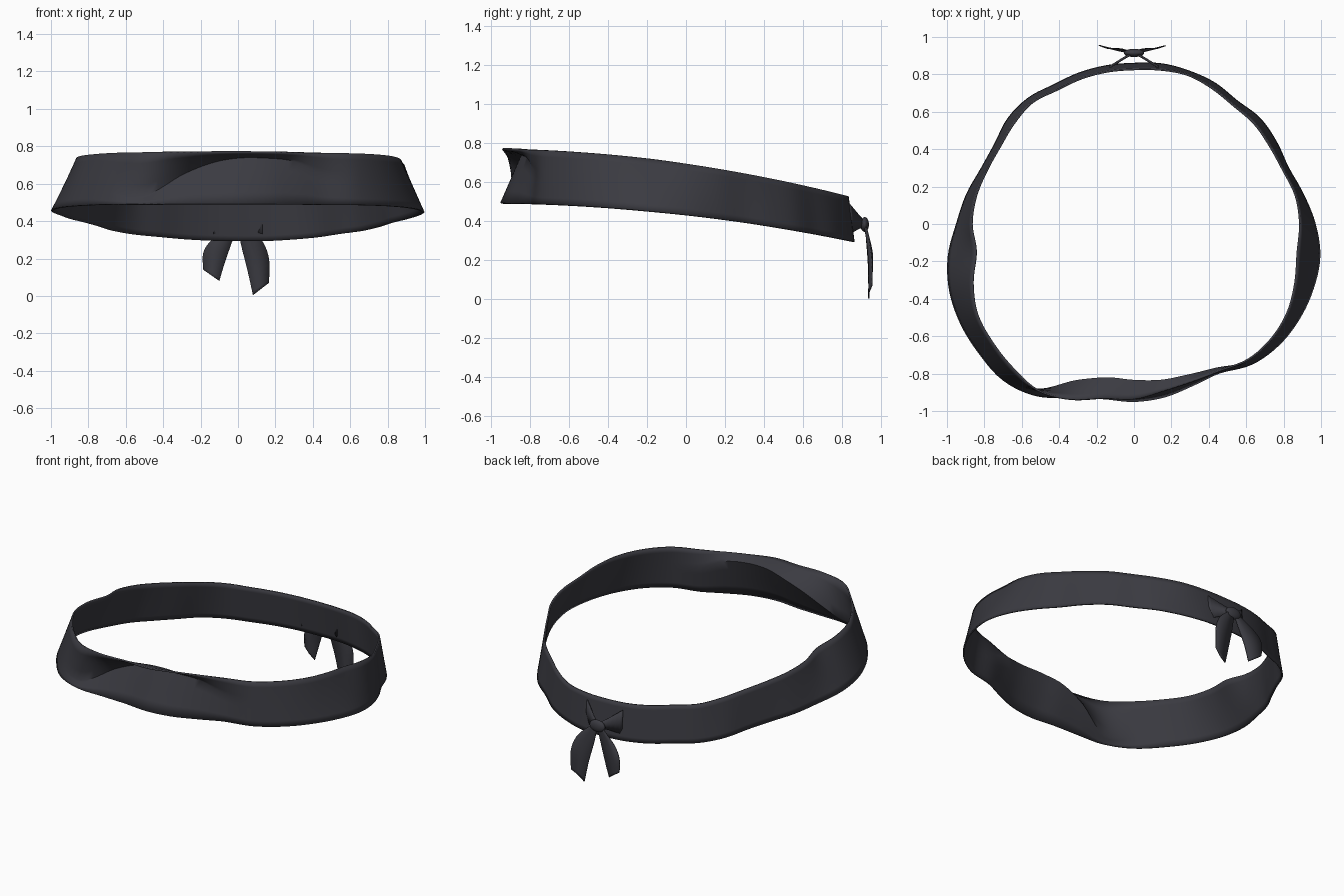
import bpy
import bmesh
from math import cos, sin, radians
from mathutils import Vector

cube = bpy.data.objects.get("Cube")
if cube:
    bpy.data.objects.remove(cube, do_unlink=True)

# One dark cloth colour for everything
cloth = bpy.data.materials.new("charcoal_cloth")
cloth.use_nodes = True
colour = (0.043, 0.043, 0.053, 1.0)
cloth.diffuse_color = colour
shader = cloth.node_tree.nodes["Principled BSDF"]
shader.inputs["Base Color"].default_value = colour
shader.inputs["Roughness"].default_value = 0.9


def finish(obj):
    """Give a part its material and smooth shading."""
    obj.data.materials.clear()
    obj.data.materials.append(cloth)
    bpy.ops.object.select_all(action="DESELECT")
    obj.select_set(True)
    bpy.context.view_layer.objects.active = obj
    bpy.ops.object.shade_smooth_by_angle(angle=radians(50))


def catmull(a, b, c, d, t):
    """Smooth value between b and c."""
    return b + 0.5 * t * (c - a + t * (2 * a - 5 * b + 4 * c - d
                                       + t * (3 * (b - c) + d - a)))


def cloth_strip(name, rows, closed=False, thickness=0.006):
    """Skin a strip of cloth through rows of points and thicken it."""
    bm = bmesh.new()
    grid = [[bm.verts.new(p) for p in row] for row in rows]
    pairs = list(zip(grid, grid[1:]))
    if closed:
        pairs.append((grid[-1], grid[0]))
    for r, s in pairs:
        for i in range(len(r) - 1):
            bm.faces.new((r[i], s[i], s[i + 1], r[i + 1]))
    bmesh.ops.recalc_face_normals(bm, faces=bm.faces)
    mesh = bpy.data.meshes.new(name)
    bm.to_mesh(mesh)
    bm.free()
    obj = bpy.data.objects.new(name, mesh)
    bpy.context.collection.objects.link(obj)
    solid = obj.modifiers.new("thickness", "SOLIDIFY")
    solid.thickness = thickness
    solid.offset = 0
    finish(obj)


def smooth_rows(rows, steps, bow=0.0):
    """Refine (edge, edge) rows into a soft strip, bowed along y."""
    pts = [rows[0]] + rows + [rows[-1]]
    out = []
    for k in range(1, len(pts) - 2):
        for s in range(steps):
            out.append([catmull(*(pts[k + j][e] for j in (-1, 0, 1, 2)), s / steps)
                        for e in (0, 1)])
    out.append(list(rows[-1]))
    return [[a, a.lerp(b, 0.5) + Vector((0, bow, 0)), b] for a, b in out]


# Band: lower and upper edge radii in hundredths, every ten degrees from +x
LOWER = [97, 92, 88, 88, 88, 86, 87, 87, 87, 86, 86, 86,
         86, 88, 88, 86, 87, 91, 95, 101, 105, 107, 108, 109,
         106, 99, 95, 95, 94, 92, 92, 98, 101, 102, 102, 101]
UPPER = [89, 88, 85, 84, 84, 83, 84, 85, 84, 83, 83, 83,
         83, 85, 84, 83, 84, 86, 87, 86, 92, 97, 99, 101,
         103, 100, 95, 94, 91, 90, 91, 95, 96, 95, 92, 89]
# Diagonal fold across the front: inward depth and height up the band
FOLD_DEPTH = [0] * 24 + [3, 10, 11, 10, 6, 4, 2] + [0] * 5
FOLD_HEIGHT = [50] * 23 + [30, 15, 56, 80, 90, 90, 84, 60] + [50] * 5


def around(values, angle):
    """Smoothly read a list of values spaced round the circle."""
    k, t = divmod(angle / 10, 1)
    return catmull(*(values[(int(k) + j) % 36] / 100 for j in (-1, 0, 1, 2)), t)


band_rows = []
for angle in range(0, 360, 2):
    low, high = around(LOWER, angle), around(UPPER, angle)
    depth = max(0, around(FOLD_DEPTH, angle))
    fold = min(0.92, max(0.1, around(FOLD_HEIGHT, angle)))
    row = []
    for f in [fold * i / 4 for i in range(4)] + [fold + (1 - fold) * i / 4 for i in range(5)]:
        dent = min(f / fold, (1 - f) / (1 - fold))
        r = low + (high - low) * f - depth * dent - 0.003
        x, y = r * cos(radians(angle)), r * sin(radians(angle))
        # Both edges dip toward the back
        bottom = 0.43 - 0.114 * y - 0.053 * y * y
        top = 0.692 - 0.145 * y - 0.067 * y * y
        row.append((x, y, bottom + (top - bottom) * f))
    band_rows.append(row)
cloth_strip("headband", band_rows, closed=True, thickness=0.01)

# Gathered straps fanning from the knot into the band
for side, name in ((-1, "right_strap"), (1, "left_strap")):
    strap = [(Vector((side * x, y, a)), Vector((side * x, y, b)))
             for x, y, a, b in ((0.0, 0.912, 0.365, 0.40),
                                (0.05, 0.885, 0.36, 0.43),
                                (0.13, 0.835, 0.33, 0.49))]
    cloth_strip(name, smooth_rows(strap, 4, 0.008))

# Hanging tails with slanted ends, the left one longer
TAILS = {
    "right_tail": (-1, [(0, 0.38, 0.05, 0.37), (0.035, 0.28, 0.14, 0.30),
                        (0.07, 0.18, 0.185, 0.23), (0.10, 0.08, 0.185, 0.14)]),
    "left_tail": (1, [(0, 0.38, 0.05, 0.37), (0.015, 0.28, 0.125, 0.30),
                      (0.05, 0.14, 0.165, 0.20), (0.08, 0.004, 0.165, 0.07)]),
}
for name, (side, outline) in TAILS.items():
    rows = []
    for i, (xa, za, xb, zb) in enumerate(outline):
        y = 0.918 + 0.009 * min(i, 2)
        rows.append((Vector((side * xa, y, za)),
                     Vector((side * xb, y + 0.1 * xb, zb))))
    cloth_strip(name, smooth_rows(rows, 5, -0.006))

# Knot
bpy.ops.mesh.primitive_uv_sphere_add(segments=20, ring_count=12, radius=1,
                                     location=(0, 0.915, 0.382))
knot = bpy.context.object
knot.name = "knot"
knot.scale = (0.055, 0.022, 0.038)
finish(knot)
